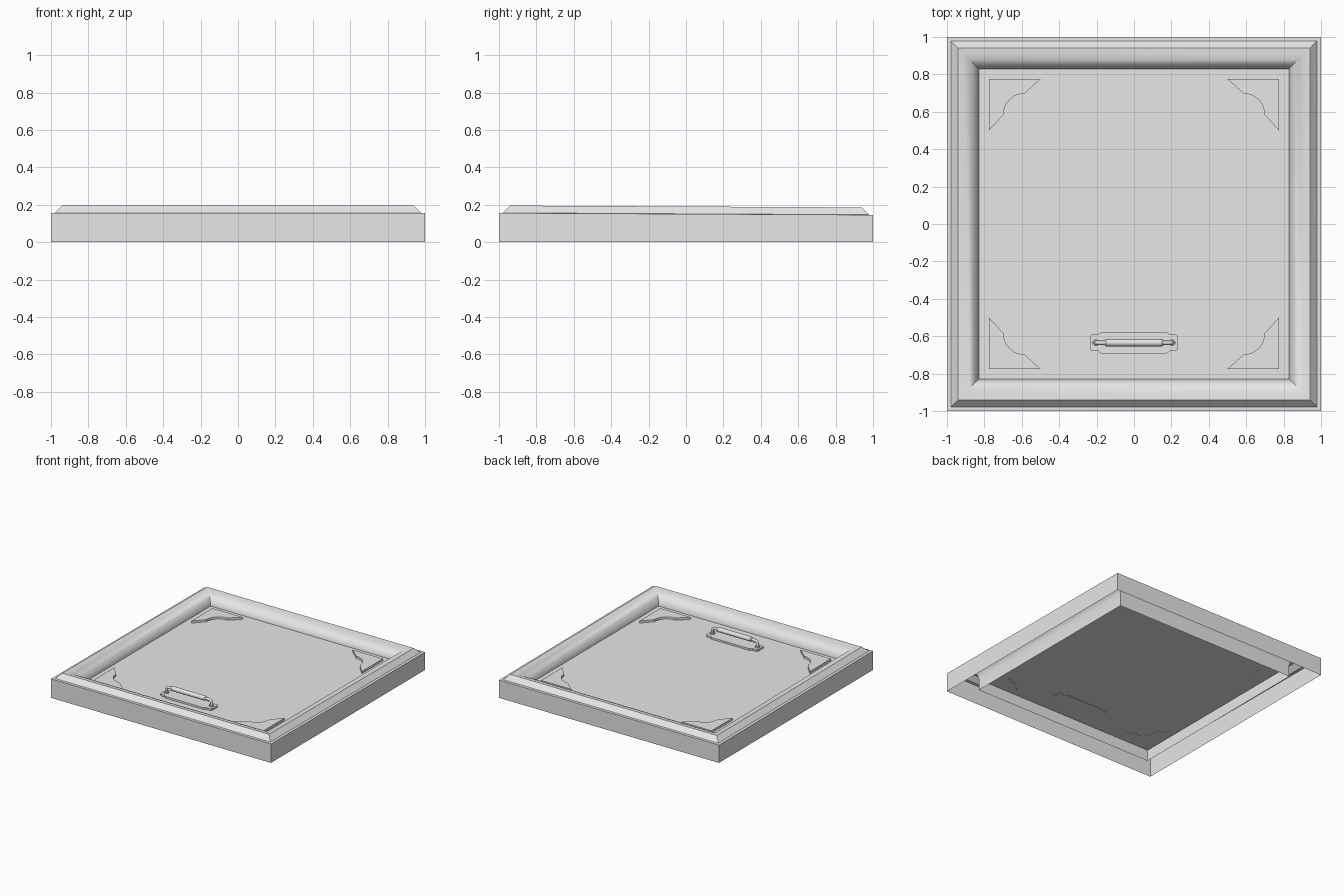
import bpy, bmesh, math
from mathutils import Vector

cube = bpy.data.objects.get("Cube")
if cube:
    bpy.data.objects.remove(cube, do_unlink=True)

grey = bpy.data.materials.new("light_grey")
grey.use_nodes = True
colour = (0.8, 0.8, 0.8, 1)
grey.diffuse_color = colour
grey.node_tree.nodes["Principled BSDF"].inputs["Base Color"].default_value = colour


def finish(name, bm, recalc=True):
    if recalc:
        bmesh.ops.recalc_face_normals(bm, faces=bm.faces)
    mesh = bpy.data.meshes.new(name)
    bm.to_mesh(mesh)
    bm.free()
    mesh.materials.append(grey)
    ob = bpy.data.objects.new(name, mesh)
    bpy.context.collection.objects.link(ob)
    bpy.ops.object.select_all(action='DESELECT')
    ob.select_set(True)
    bpy.context.view_layer.objects.active = ob
    bpy.ops.object.shade_smooth_by_angle(angle=math.radians(35))
    return ob


def slab(name, outline, z0, z1):
    """Extrude a flat outline between two heights."""
    bm = bmesh.new()
    base = bm.faces.new([bm.verts.new((x, y, z0)) for x, y in outline])
    top = bmesh.ops.extrude_face_region(bm, geom=[base], use_keep_orig=True)
    verts = [g for g in top["geom"] if isinstance(g, bmesh.types.BMVert)]
    bmesh.ops.translate(bm, verts=verts, vec=(0, 0, z1 - z0))
    return finish(name, bm)


def tube(name, points, radii, sides=12):
    """Round bar lying in an x-z plane, with a radius at each point."""
    bm = bmesh.new()
    pts = [Vector(p) for p in points]
    rings = []
    for i, p in enumerate(pts):
        along = (pts[min(i + 1, len(pts) - 1)] - pts[max(i - 1, 0)]).normalized()
        side = Vector((0, 1, 0))
        up = along.cross(side)
        angles = [math.tau * k / sides for k in range(sides)]
        rings.append([bm.verts.new(p + radii[i] * (side * math.cos(a) + up * math.sin(a)))
                      for a in angles])
    for a, b in zip(rings, rings[1:]):
        for k in range(sides):
            n = (k + 1) % sides
            bm.faces.new((a[k], a[n], b[n], b[k]))
    bm.faces.new(rings[0])
    bm.faces.new(rings[-1])
    return finish(name, bm)


# Hollow mitred frame: outer wall, rounded moulding, inner skirt
profile = [(0, 0), (0, .156), (.022, .157), (.06, .196), (.09, .193), (.12, .181),
           (.145, .16), (.162, .132), (.17, .1), (.17, 0)]
bm = bmesh.new()
loops = []
for inset, z in profile:
    r = 1 - inset
    loop = []
    for sx, sy in ((-1, -1), (1, -1), (1, 1), (-1, 1)):
        drop = .01 if sy > 0 and z > .14 else 0   # the back sits a little lower
        loop.append(bm.verts.new((sx * r, sy * r, z - drop)))
    loops.append(loop)
for a, b in zip(loops, loops[1:]):
    for k in range(4):
        n = (k + 1) % 4
        bm.faces.new((a[k], a[n], b[n], b[k]))
finish("frame", bm, recalc=False)

# Door panel
h = .83
slab("panel", [(-h, -h), (h, -h), (h, h), (-h, h)], .092, .1)

# Corner brackets with a scooped inner edge
centre, radius, steps = .585, .113, 10
bracket = [(.775, .775), (.5, .775)]
for k in range(steps + 1):
    a = math.pi / 2 * (1 - k / steps)
    bracket.append((centre + radius * math.cos(a), centre + radius * math.sin(a)))
bracket.append((.775, .5))
for sx, xname in ((-1, "right"), (1, "left")):
    for sy, yname in ((-1, "front"), (1, "back")):
        slab(f"corner_bracket_{yname}_{xname}",
             [(sx * x, sy * y) for x, y in bracket], .089, .118)

# Handle plate with stepped, chamfered ends
hy = -.635
quarter = [(.235, .035), (.225, .045), (.19, .045), (.175, .058)]
plate = quarter + [(-x, y) for x, y in reversed(quarter)]
plate += [(-x, -y) for x, y in plate]
slab("handle_plate", [(x, hy + y) for x, y in plate], .089, .115)

# Bent rod and thicker grip
half = [(.205, .113), (.205, .145), (.199, .158), (.186, .164), (.14, .164)]
path = [(-x, hy, z) for x, z in half] + [(x, hy, z) for x, z in reversed(half)]
tube("handle_rod", path, [.011] * len(path))
ends = [-.157, -.15, .15, .157]
tube("handle_grip", [(x, hy, .164) for x in ends], [.014, .019, .019, .014], 16)

# Feet collars of the handle
for s, name in ((-1, "right"), (1, "left")):
    tube(f"handle_foot_{name}", [(s * .205, hy, .112), (s * .205, hy, .125)], [.018, .018])
